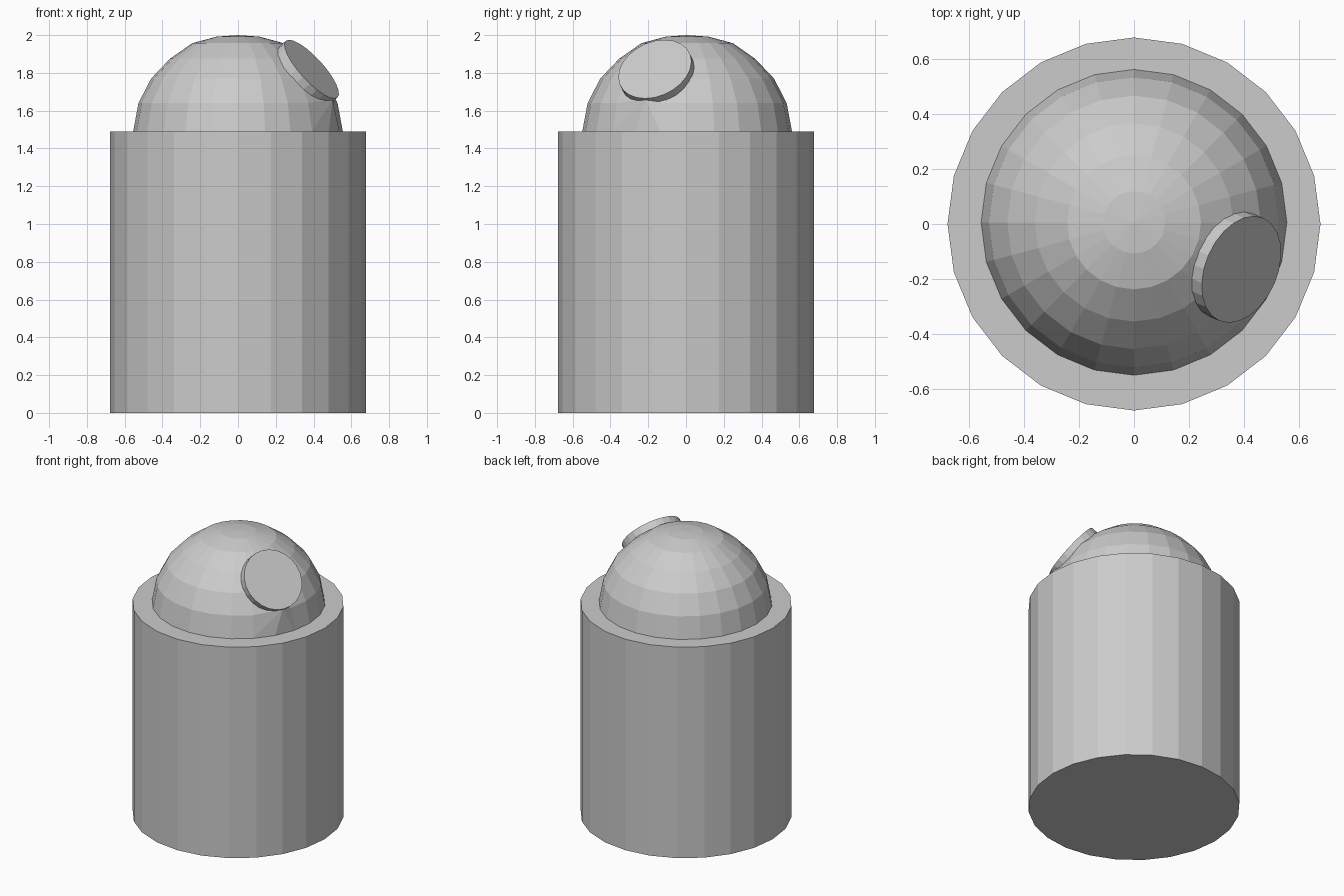
import bpy, bmesh
from math import sin, cos, tau
from mathutils import Vector

cube = bpy.data.objects.get("Cube")
if cube:
    bpy.data.objects.remove(cube)

SIDES = 24

grey = bpy.data.materials.new("plain grey")
grey.use_nodes = True
colour = (0.6, 0.6, 0.6, 1)
grey.diffuse_color = colour
grey.node_tree.nodes["Principled BSDF"].inputs["Base Color"].default_value = colour


def finish(bm, name):
    bmesh.ops.recalc_face_normals(bm, faces=bm.faces)
    mesh = bpy.data.meshes.new(name)
    bm.to_mesh(mesh)
    bm.free()
    mesh.materials.append(grey)
    obj = bpy.data.objects.new(name, mesh)
    bpy.context.collection.objects.link(obj)
    return obj


def cylinder(name, radius, depth, centre, axis=(0, 0, 1)):
    bm = bmesh.new()
    bmesh.ops.create_cone(bm, cap_ends=True, segments=SIDES, radius1=radius,
                          radius2=radius, depth=depth)
    obj = finish(bm, name)
    obj.rotation_mode = "QUATERNION"
    obj.rotation_quaternion = Vector(axis).to_track_quat("Z", "Y")
    obj.location = centre
    return obj


# Straight-sided body
cylinder("body", 0.677, 1.49, (0, 0, 0.745))

# Faceted dome, lathed from a profile of (radius, height)
profile = [(0.555, 1.49), (0.527, 1.64), (0.46, 1.77), (0.36, 1.875),
           (0.243, 1.957), (0.113, 1.992)]
bm = bmesh.new()
rings = [[bm.verts.new((r * cos(tau * i / SIDES), r * sin(tau * i / SIDES) + 0.006, z))
          for i in range(SIDES)] for r, z in profile]
apex = bm.verts.new((0, 0.006, 2))
for low, high in zip(rings, rings[1:]):
    for i in range(SIDES):
        j = (i + 1) % SIDES
        bm.faces.new((low[i], low[j], high[j], high[i]))
for i in range(SIDES):
    bm.faces.new((rings[-1][i], rings[-1][(i + 1) % SIDES], apex))
bm.faces.new(rings[0][::-1])

# One dome corner is drawn out to meet the lower rim of the disc
corner = rings[1][SIDES - 2]
bmesh.ops.triangulate(bm, faces=[f for f in corner.link_faces])
corner.co = (0.5, -0.214, 1.66)
finish(bm, "dome")

# Tilted round disc set into the dome
axis = Vector((0.70, -0.30, 0.64)).normalized()
face_centre = Vector((0.39, -0.165, 1.82))
cylinder("disc", 0.203, 0.08, face_centre - axis * 0.04, axis)
